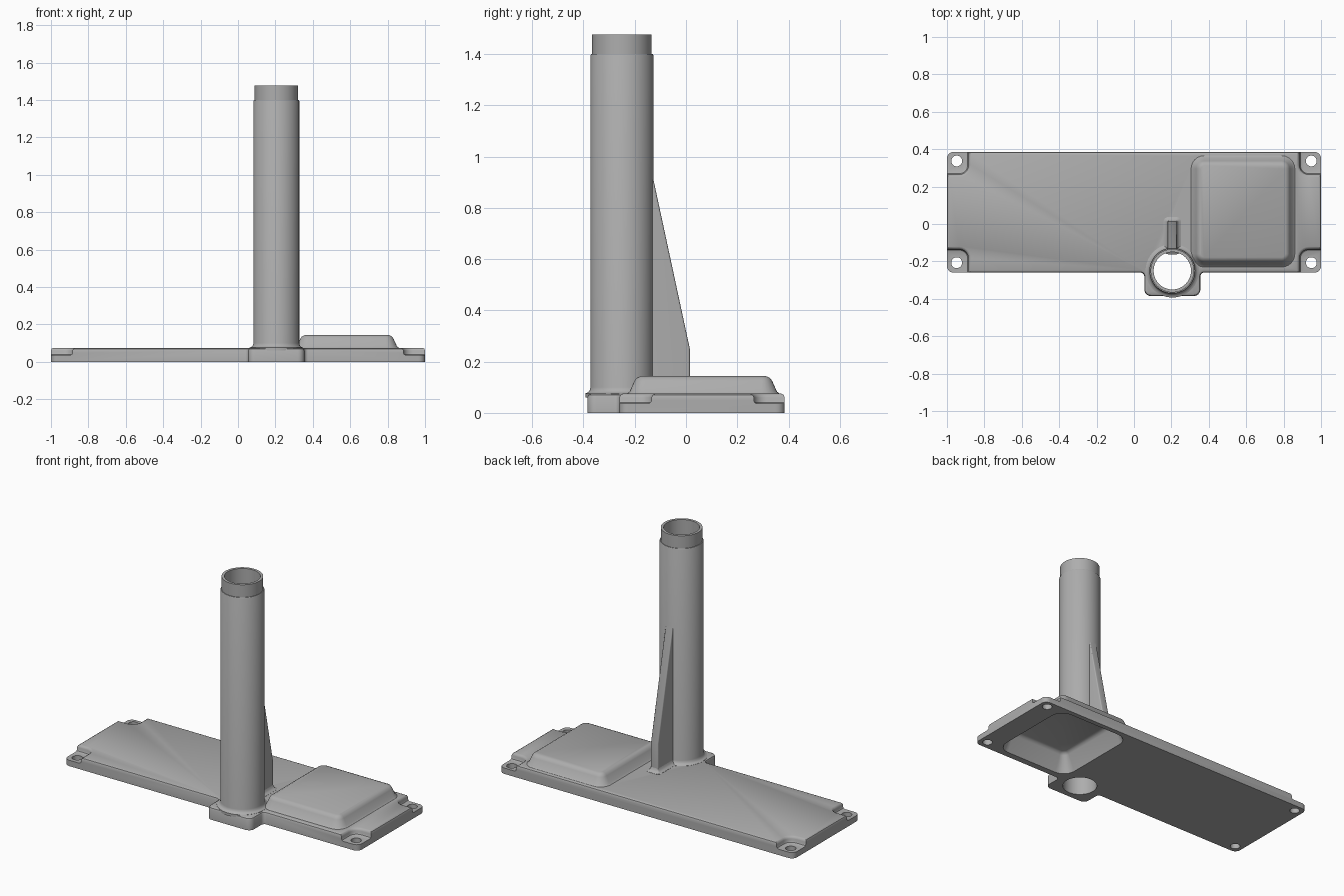
import bpy, bmesh, math
from mathutils import Vector

if "Cube" in bpy.data.objects:
    bpy.data.objects.remove(bpy.data.objects["Cube"], do_unlink=True)

GREY = (0.42, 0.42, 0.42, 1)
grey = bpy.data.materials.new("plain grey")
grey.use_nodes = True
grey.diffuse_color = GREY
grey.node_tree.nodes["Principled BSDF"].inputs["Base Color"].default_value = GREY


def finish(bm, name):
    bmesh.ops.recalc_face_normals(bm, faces=bm.faces)
    mesh = bpy.data.meshes.new(name)
    bm.to_mesh(mesh)
    bm.free()
    obj = bpy.data.objects.new(name, mesh)
    bpy.context.collection.objects.link(obj)
    mesh.materials.append(grey)
    return obj


def outline(corners, inset, steps=6):
    """Square-cornered outline (x, y, radius), counter-clockwise, inset and rounded."""
    pts = []
    for i, (x, y, r) in enumerate(corners):
        p = Vector((x, y))
        a = (p - Vector(corners[i - 1][:2])).normalized()
        b = (Vector(corners[(i + 1) % len(corners)][:2]) - p).normalized()
        convex = a.cross(b) > 0
        p += inset * Vector((-a.y - b.y, a.x + b.x))
        r = max(r - inset if convex else r + inset, 0.002)
        c = p - a * r + b * r
        for k in range(steps + 1):
            t = math.pi / 2 * k / steps
            pts.append(c - b * r * math.cos(t) + a * r * math.sin(t))
    return pts


def loft(name, corners, layers):
    """Solid through the outline at each (height, inset)."""
    bm = bmesh.new()
    rings = [[bm.verts.new((p.x, p.y, z)) for p in outline(corners, d)] for z, d in layers]
    n = len(rings[0])
    for lo, hi in zip(rings, rings[1:]):
        for i in range(n):
            bm.faces.new((lo[i], lo[(i + 1) % n], hi[(i + 1) % n], hi[i]))
    bm.faces.new(rings[0][::-1])
    bm.faces.new(rings[-1])
    return finish(bm, name)


def rect(x0, x1, y0, y1, r):
    return [(x0, y0, r), (x1, y0, r), (x1, y1, r), (x0, y1, r)]


def cylinder(name, x, y, r, depth, segments=48):
    bm = bmesh.new()
    bmesh.ops.create_cone(bm, cap_ends=True, segments=segments, radius1=r, radius2=r, depth=depth)
    bmesh.ops.translate(bm, verts=bm.verts, vec=(x, y, 0))
    return finish(bm, name)


def boolean(target, tool, operation):
    tool.hide_render = True
    mod = target.modifiers.new("join or cut", "BOOLEAN")
    mod.operation, mod.solver, mod.object = operation, "EXACT", tool
    bpy.context.view_layer.objects.active = target
    bpy.ops.object.modifier_apply(modifier=mod.name)
    bpy.data.objects.remove(tool, do_unlink=True)


def smooth(obj):
    bpy.ops.object.select_all(action="DESELECT")
    obj.select_set(True)
    bpy.context.view_layer.objects.active = obj
    bpy.ops.object.shade_smooth_by_angle(angle=math.radians(35))


CX, CY = 0.205, -0.25          # column axis
FRONT, BACK, TOP = -0.26, 0.385, 0.075

# Base plate with the tab under the column
plate = loft("base_plate", [
    (-1, FRONT, 0.035), (0.055, FRONT, 0.02), (0.055, -0.385, 0.035), (0.355, -0.385, 0.035),
    (0.355, FRONT, 0.02), (1, FRONT, 0.035), (1, BACK, 0.035), (-1, BACK, 0.035)],
    [(0, 0), (0.06, 0), (0.07, 0.004), (TOP, 0.014)])

# Raised cover, hollow from below
cover = loft("raised_cover", rect(0.305, 0.86, -0.23, 0.365, 0.07),
             [(0.05, 0), (TOP, 0), (0.083, 0.01), (0.123, 0.028), (0.136, 0.037), (0.143, 0.052)])
boolean(plate, cover, "UNION")
pocket = loft("pocket_cutter", rect(0.34, 0.86, -0.22, 0.355, 0.08),
              [(-0.02, 0), (0, 0), (0.1, 0.042), (0.112, 0.05), (0.118, 0.065)])
boolean(plate, pocket, "DIFFERENCE")

# Lowered corners with screw holes
for sx in (-1, 1):
    x0, x1 = sorted((sx * 0.885, sx * 1.2))
    for y0, y1, hole_y in ((-0.6, -0.135, -0.207), (0.265, 0.7, 0.337)):
        notch = loft("corner_cutter", rect(x0, x1, y0, y1, 0.05),
                     [(0.036, 0.012), (0.04, 0.004), (0.048, 0), (0.06, 0),
                      (0.07, -0.005), (0.076, -0.016), (0.1, -0.016)])
        boolean(plate, notch, "DIFFERENCE")
        boolean(plate, cylinder("hole_cutter", sx * 0.948, hole_y, 0.029, 0.4, 32), "DIFFERENCE")

# Bore through the plate
boolean(plate, cylinder("bore_cutter", CX, CY, 0.1, 0.5, 64), "DIFFERENCE")
smooth(plate)

# Hollow column with a flared foot and a stepped neck
profile = [(0.1, 0.06), (0.143, 0.06), (0.143, 0.076), (0.133, 0.08), (0.126, 0.087), (0.1225, 0.1),
           (0.1225, 1.395), (0.12, 1.4), (0.116, 1.4), (0.116, 1.477), (0.1, 1.477)]
bm = bmesh.new()
verts = [bm.verts.new((r, 0, z)) for r, z in profile]
edges = [bm.edges.new((verts[i - 1], verts[i])) for i in range(len(verts))]
bmesh.ops.spin(bm, geom=verts + edges, cent=(0, 0, 0), axis=(0, 0, 1),
               angle=math.tau, steps=64, use_duplicate=False)
bmesh.ops.remove_doubles(bm, verts=bm.verts, dist=0.0001)
bmesh.ops.translate(bm, verts=bm.verts, vec=(CX, CY, 0))
smooth(finish(bm, "column"))

# Tapered rib behind the column
bm = bmesh.new()
side = [(-0.14, 0.06), (0.015, 0.06), (0.015, 0.25), (-0.127, 0.91), (-0.14, 0.97)]
face = bm.faces.new([bm.verts.new((CX - 0.025, y, z)) for y, z in side])
ext = bmesh.ops.extrude_face_region(bm, geom=[face])
bmesh.ops.translate(bm, vec=(0.05, 0, 0),
                    verts=[g for g in ext["geom"] if isinstance(g, bmesh.types.BMVert)])
rim = [e for e in bm.edges if all(v.co.y > -0.13 for v in e.verts)
       and abs(e.verts[0].co.x - e.verts[1].co.x) < 0.001]
bmesh.ops.bevel(bm, geom=rim, offset=0.007, segments=3, profile=0.5, affect="EDGES")
smooth(finish(bm, "support_rib"))

# Flared foot of the rib
smooth(loft("rib_foot", rect(CX - 0.025, CX + 0.025, -0.14, 0.015, 0.003),
            [(0.06, -0.022), (0.076, -0.022), (0.081, -0.011), (0.088, -0.004), (0.1, 0)]))
